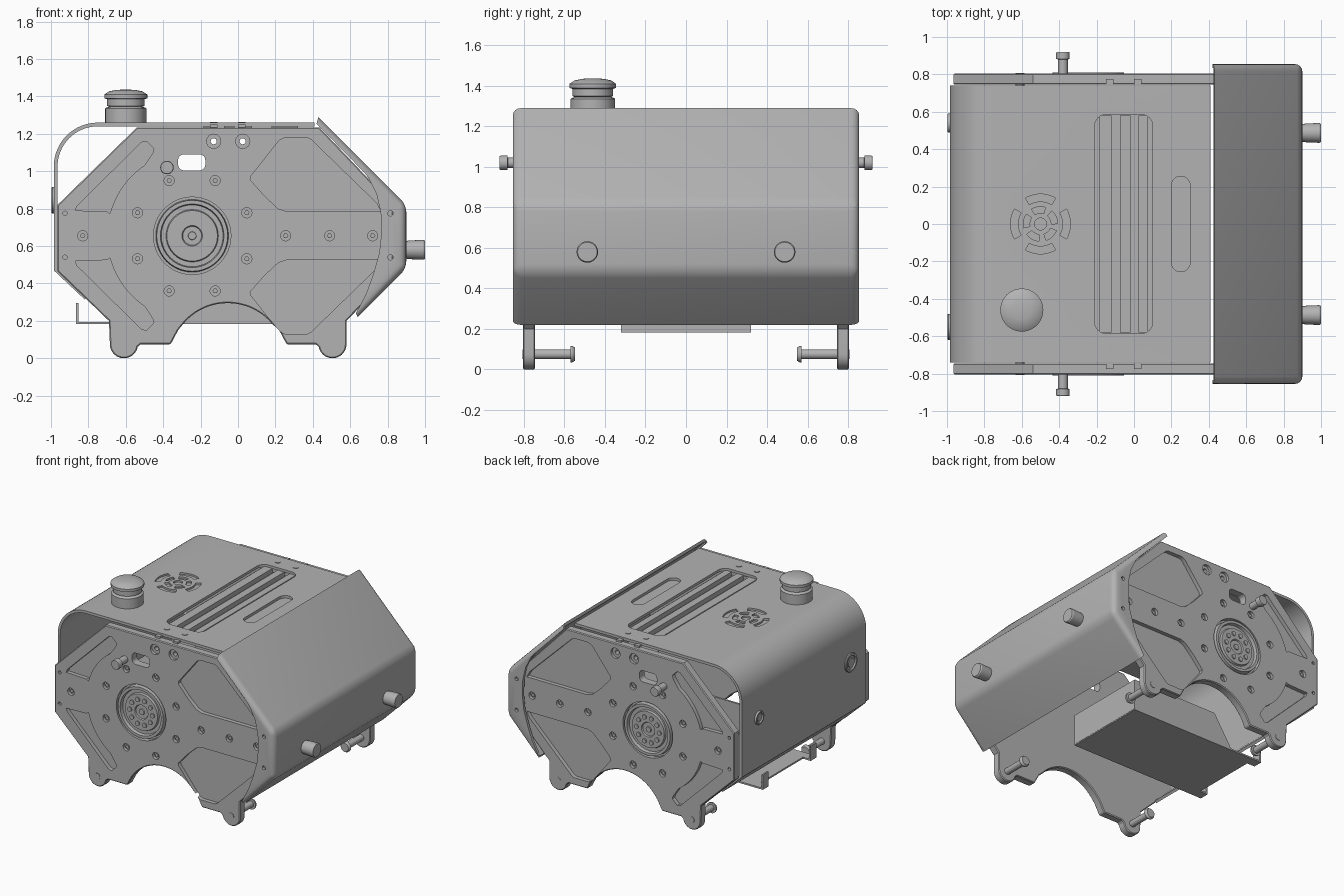
import bpy, bmesh, math
from mathutils import Vector

if "Cube" in bpy.data.objects:
    bpy.data.objects.remove(bpy.data.objects["Cube"])

grey = bpy.data.materials.new("machine_grey")
grey.use_nodes = True
COLOUR = (0.45, 0.45, 0.45, 1)
grey.diffuse_color = COLOUR
grey.node_tree.nodes["Principled BSDF"].inputs["Base Color"].default_value = COLOUR

PLACE = {"x": lambda u, v, t: (t, u, v), "y": lambda u, v, t: (u, t, v), "z": lambda u, v, t: (u, v, t)}


def arc(cx, cy, r, a0, a1, n=12):
    return [(cx + r * math.cos(math.radians(a0 + (a1 - a0) * i / n)),
             cy + r * math.sin(math.radians(a0 + (a1 - a0) * i / n))) for i in range(n + 1)]


def circle(cx, cy, r, n=24):
    return arc(cx, cy, r, 0, 360, n)[:-1]


def rounded(x0, x1, y0, y1, r):
    return (arc(x1 - r, y1 - r, r, 0, 90, 8) + arc(x0 + r, y1 - r, r, 90, 180, 8)
            + arc(x0 + r, y0 + r, r, 180, 270, 8) + arc(x1 - r, y0 + r, r, 270, 360, 8))


def rect(x0, x1, y0, y1):
    return [(x0, y0), (x1, y0), (x1, y1), (x0, y1)]


def ring_sector(cx, cy, r0, r1, a0, a1):
    return arc(cx, cy, r1, a0, a1, 10) + arc(cx, cy, r0, a1, a0, 10)


def solid(name, prisms, axis="y", mirror=False):
    """One object made of extruded profiles: (points, start, end)."""
    bm = bmesh.new()
    for pts, t0, t1 in prisms:
        a = [bm.verts.new(PLACE[axis](u, v, t0)) for u, v in pts]
        b = [bm.verts.new(PLACE[axis](u, v, t1)) for u, v in pts]
        bm.faces.new(a)
        bm.faces.new(b)
        for i in range(len(pts)):
            j = (i + 1) % len(pts)
            bm.faces.new((a[i], a[j], b[j], b[i]))
    return finish(name, bm, mirror)


def lathe(name, profile, centre, axis, mirror=False):
    """Turn (radius, position) points about an axis."""
    bm = bmesh.new()
    ends = [bm.verts.new(PLACE[axis](centre[0] + r, centre[1], t)) for r, t in profile]
    edges = [bm.edges.new(p) for p in zip(ends, ends[1:])]
    bmesh.ops.spin(bm, geom=ends + edges, cent=PLACE[axis](*centre, 0), axis=PLACE[axis](0, 0, 1),
                   angle=math.tau, steps=40)
    bmesh.ops.remove_doubles(bm, verts=bm.verts, dist=0.0003)
    return finish(name, bm, mirror)


def finish(name, bm, mirror):
    bmesh.ops.recalc_face_normals(bm, faces=bm.faces)
    mesh = bpy.data.meshes.new(name)
    bm.to_mesh(mesh)
    bm.free()
    mesh.materials.append(grey)
    ob = bpy.data.objects.new(name, mesh)
    bpy.context.collection.objects.link(ob)
    if mirror:
        add_mirror(ob)
    return ob


def add_mirror(ob):
    m = ob.modifiers.new("other_side", "MIRROR")
    m.use_axis = (False, True, False)


def apply(ob, kind, **settings):
    m = ob.modifiers.new(kind, kind)
    for k, v in settings.items():
        setattr(m, k, v)
    bpy.context.view_layer.objects.active = ob
    bpy.ops.object.modifier_apply(modifier=m.name)


def cut(ob, cutter):
    apply(ob, "BOOLEAN", operation="DIFFERENCE", solver="EXACT", object=cutter)
    bpy.data.objects.remove(cutter)


# Side plates with feet, pockets and holes
OUT, IN, MID = -0.805, -0.745, 0.655
HUB = (-0.245, MID)
outline = ([(-0.54, 1.235), (-0.965, 0.82), (-0.965, 0.465), (-0.69, 0.2)]
           + arc(-0.61, 0.075, 0.075, 180, 350, 14) + [(-0.52, 0.075), (-0.36, 0.075), (-0.32, 0.15)]
           + arc(-0.055, -0.015, 0.31, 140, 40, 18) + [(0.22, 0.15), (0.26, 0.075), (0.415, 0.075)]
           + arc(0.505, 0.075, 0.075, 190, 360, 14) + [(0.58, 0.2), (0.83, 0.46), (0.83, 0.82), (0.435, 1.235)])
plate = solid("side_plates", [(outline, OUT, IN)])
apply(plate, "BEVEL", width=0.006, segments=1, limit_method="ANGLE", angle_limit=math.radians(60))

left_pocket = [(-0.87, 0.79), (-0.86, 0.815), (-0.515, 1.155), (-0.49, 1.16), (-0.45, 1.12), (-0.455, 1.1)] \
    + arc(*HUB, 0.455, 124, 165, 10) + [(-0.7, 0.785)]
right_pocket = [(0.065, 0.955), (0.07, 0.975), (0.22, 1.165), (0.25, 1.18), (0.37, 1.18), (0.39, 1.17),
                (0.74, 0.83), (0.765, 0.785), (0.26, 0.785), (0.215, 0.8), (0.14, 0.87)]
pockets = [left_pocket, right_pocket]
pockets += [[(x, 2 * MID - z) for x, z in p] for p in pockets]
bolts = [(HUB[0] + sx * dx, MID + sz * dz) for dx, dz in ((0.123, 0.295), (0.292, 0.123))
         for sx in (-1, 1) for sz in (-1, 1)] + [(x, MID) for x in (-0.83, 0.255, 0.49, 0.72)]
top_holes = [(-0.13, 1.16), (0.025, 1.16)]
through = [rounded(-0.32, -0.175, 1.005, 1.09, 0.03)] + [circle(x, z, 0.016) for x, z in top_holes]
cut(plate, solid("cutter", [(p, OUT - 0.02, OUT + 0.03) for p in pockets]
                 + [(circle(*b, 0.027), OUT - 0.02, OUT + 0.022) for b in bolts]
                 + [(circle(*HUB, 0.207, 48), OUT - 0.02, OUT + 0.035)]
                 + [(circle(-0.925, z, 0.012, 12), OUT - 0.02, OUT + 0.03) for z in (0.54, 0.775)]))
cut(plate, solid("cutter", [(circle(*h, 0.038), OUT - 0.02, OUT + 0.02) for h in top_holes]))
cut(plate, solid("cutter", [(p, OUT - 0.1, IN + 0.1) for p in through]))
add_mirror(plate)
solid("plate_bolts", [(circle(*b, 0.014, 6), OUT + 0.01, OUT + 0.03) for b in bolts], mirror=True)

# Hub in each side plate
lathe("hub", [(0, OUT + 0.004), (0.02, OUT + 0.004), (0.022, OUT + 0.012), (0.05, OUT + 0.012), (0.055, OUT + 0.003),
              (0.135, OUT + 0.003), (0.14, OUT + 0.018), (0.165, OUT + 0.018), (0.17, OUT - 0.006),
              (0.19, OUT - 0.006), (0.195, OUT + 0.04), (0, OUT + 0.04)], HUB, "y", True)
solid("hub_bolts", [(circle(x, z, 0.017, 16), OUT - 0.005, OUT + 0.02) for x, z in circle(*HUB, 0.095, 10)], mirror=True)

# Locking pins outside and foot pins inside
lathe("locking_pins", [(0, -0.92), (0.033, -0.92), (0.036, -0.915), (0.036, -0.882), (0.026, -0.88),
                       (0.026, OUT), (0.034, OUT), (0.034, OUT + 0.02), (0, OUT + 0.02)], (-0.38, 1.02), "y", True)
for side, x in (("right", -0.61), ("left", 0.505)):
    lathe(side + "_foot_pins", [(0, OUT - 0.003), (0.024, OUT - 0.003), (0.024, -0.57), (0.04, -0.57),
                                (0.04, -0.56), (0.032, -0.548), (0, -0.548)], (x, 0.075), "y", True)

# Bent body shell
R = 0.235
bend = arc(-0.75, 1.025, R, 90, 180, 16)
inner = arc(-0.75, 1.025, R - 0.02, 180, 90, 16)
shell = solid("body_shell", [([(0.41, 1.26)] + bend + [(-0.985, 0.47), (-0.82, 0.315), (-0.806, 0.329), (-0.965, 0.48)]
                              + inner + [(0.41, 1.24)], -0.74, 0.74)])
slots = [rounded(-0.21, 0.1, -0.585, 0.585, 0.06), rounded(0.2, 0.3, -0.255, 0.255, 0.05)]
cut(shell, solid("cutter", [(s, 1.2, 1.3) for s in slots], "z"))
VENT = (-0.5, 0.0)
vents = [ring_sector(*VENT, 0.12, 0.16, a - 30, a + 30) for a in range(0, 360, 90)]
vents += [ring_sector(*VENT, 0.058, 0.092, a - 24, a + 24) for a in range(25, 360, 72)]
cut(shell, solid("cutter", [(v, 1.247, 1.3) for v in vents + [circle(*VENT, 0.032)]], "z"))

# Recessed floors and rails inside the top slots
solid("slot_floors", [(rect(-0.23, 0.12, -0.6, 0.6), 1.19, 1.21), (rect(0.18, 0.32, -0.27, 0.27), 1.225, 1.239)], "z")
solid("slot_rails", [(rect(x, x + w, -0.58, 0.58), 1.2, 1.245)
                     for x, w in ((-0.185, 0.065), (-0.075, 0.055), (0.025, 0.05))], "z")
screws = [(x, s * 0.66) for x in (-0.13, 0.02) for s in (-1, 1)]
solid("top_screws", [(circle(*p, 0.02), 1.25, 1.264) for p in screws], "z")
solid("hinge_tabs", [(rect(x, x + 0.04, s * 0.76 - 0.015, s * 0.76 + 0.015), 1.225, 1.25)
                     for x in (-0.15, 0.0) for s in (-1, 1)], "z")

# Push knob on the top
lathe("push_knob", [(0, 1.25), (0.11, 1.25), (0.11, 1.335), (0.105, 1.34), (0.09, 1.345), (0.1, 1.35), (0.1, 1.385),
                    (0.115, 1.39), (0.115, 1.41), (0.09, 1.427), (0.05, 1.435), (0, 1.437)], (-0.6, -0.46), "z")

# Round fittings on the right wall
for name, y, r in (("large_fitting", -0.55, 0.07), ("small_fitting", 0.54, 0.05)):
    lathe(name, [(0, -0.992), (r * 0.45, -0.992), (r * 0.5, -0.988), (r * 0.7, -0.988), (r * 0.75, -0.998),
                 (r * 0.95, -0.998), (r, -0.993), (r, -0.97), (0, -0.97)], (y, 0.845), "x")

# Folded end cover with curved side lips
rim = [(0.43, 1.29), (0.9, 0.82), (0.9, 0.48), (0.64, 0.22)]
lip = [(0.63, 0.24), (0.685, 0.345), (0.72, 0.44), (0.755, 0.56), (0.766, 0.66), (0.763, 0.78), (0.74, 0.88),
       (0.7, 0.96), (0.66, 1.015), (0.42, 1.255)]
cover = solid("end_cover", [(rim + lip, -0.855, 0.855)])
bm = bmesh.new()
bm.from_mesh(cover.data)
on_rim = lambda v: any((Vector((v.co.x, v.co.z)) - Vector(p)).length < 1e-4 for p in rim)
folds = [e for e in bm.edges if all(on_rim(v) for v in e.verts)
         and (abs(e.verts[0].co.y - e.verts[1].co.y) < 0.1 or e.verts[0].co.x > 0.85)]
bmesh.ops.bevel(bm, geom=folds, offset=0.04, segments=4, profile=0.5, affect="EDGES")
bm.to_mesh(cover.data)
bm.free()
cut(cover, solid("cutter", [([(0.2, 1.4), (0.292, 1.4), (0.88, 0.812), (0.88, 0.488), (0.492, 0.1), (0.2, 0.1)],
                             -0.835, 0.835)]))
cut(cover, solid("cutter", [(circle(0.815, z, 0.014), -0.9, 0.9) for z in (0.54, 0.775)]))
lathe("cover_studs", [(0, 0.88), (0.045, 0.88), (0.05, 0.92), (0.053, 0.992), (0.048, 1.0), (0, 1.0)],
      (-0.487, 0.58), "x", True)

# Hanging tray beneath, with end hooks
solid("tray", [(rect(-0.8, 0.26, -0.32, 0.32), 0.183, 0.195)], "z")
solid("tray_walls", [([(-0.6, 0.19), (0.26, 0.19), (0.26, 0.42), (-0.45, 0.42)], -0.32, -0.305)], mirror=True)
solid("tray_end", [(rect(-0.32, 0.32, 0.19, 0.42), 0.25, 0.262)], "x")
solid("tray_hooks", [(rect(-0.865, -0.79, 0.183, 0.195), -0.32, -0.25),
                     (rect(-0.865, -0.853, 0.19, 0.295), -0.32, -0.25)], mirror=True)

# Smooth round surfaces, keep hard edges
for ob in bpy.context.scene.objects:
    ob.select_set(ob.type == "MESH")
bpy.context.view_layer.objects.active = plate
bpy.ops.object.shade_smooth_by_angle(angle=math.radians(30))
